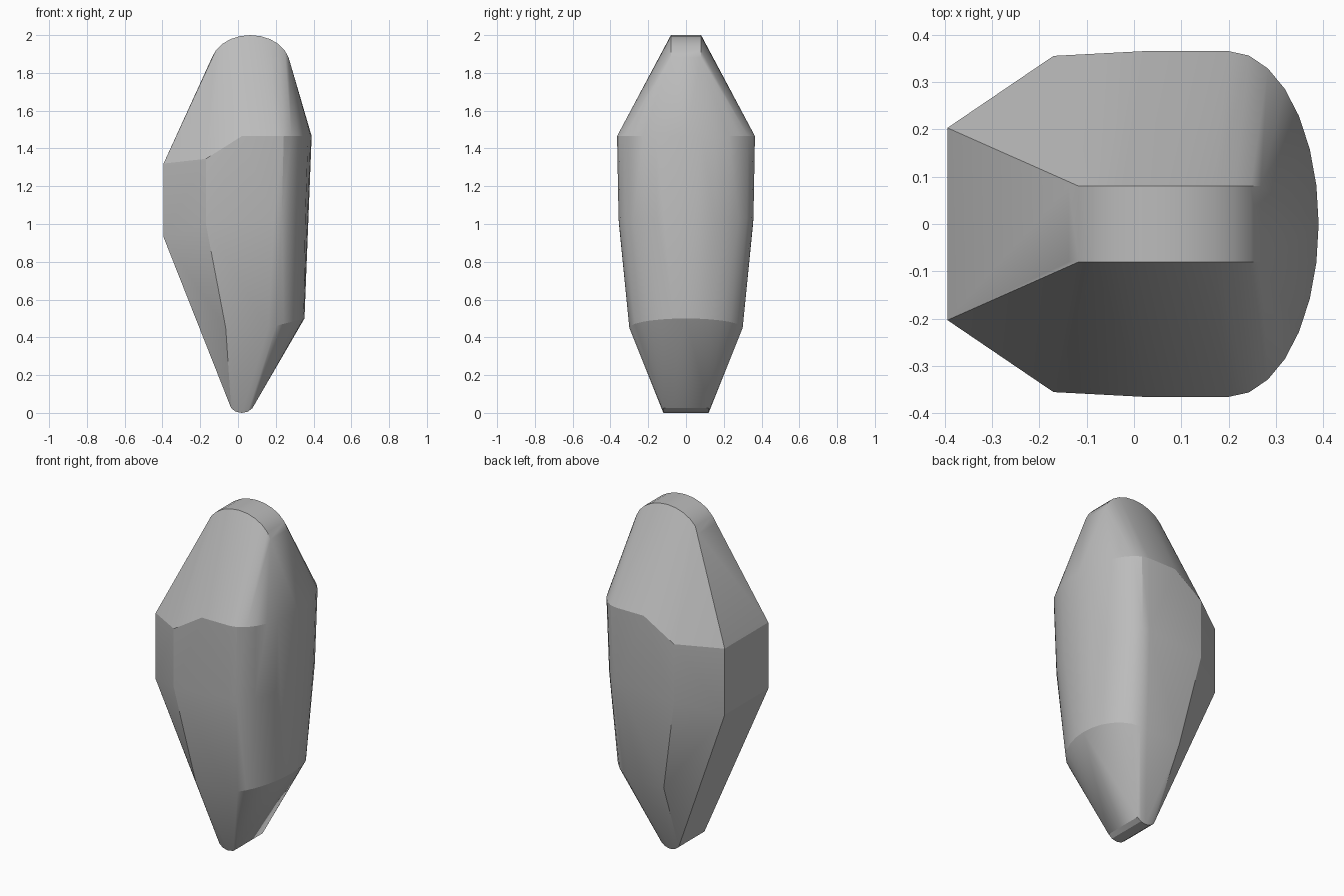
import bpy
import bmesh
from math import sin, cos, pi, radians

cube = bpy.data.objects.get("Cube")
if cube:
    bpy.data.objects.remove(cube, do_unlink=True)

material = bpy.data.materials.new("plain grey")
material.use_nodes = True
grey = (0.5, 0.5, 0.5, 1)
material.diffuse_color = grey
material.node_tree.nodes["Principled BSDF"].inputs["Base Color"].default_value = grey

bm = bmesh.new()


def add_pair(x, y, z):
    """Add a point and its mirror image across the middle plane."""
    for side in (y, -y):
        bm.verts.new((x, side, z))


def add_strip(middle_x, middle_z, radius, height, half_width, steps):
    """Rounded end strip: a half ellipse swept from front to back."""
    for step in range(steps + 1):
        angle = pi * step / steps
        add_pair(middle_x + radius * cos(angle), half_width,
                 middle_z + height * sin(angle))


def add_ring(start_x, middle_x, tip_x, half_width, z, rise=0, steps=7):
    """Cross-section with straight flanks and a half ellipse at its left tip."""
    add_pair(start_x, half_width, z)
    for step in range(steps):
        angle = pi / 2 * (1 - step / steps)
        add_pair(middle_x + (tip_x - middle_x) * cos(angle),
                 half_width * sin(angle), z + rise * cos(angle))
    bm.verts.new((tip_x, 0, z + rise))


# Rounded crown and foot
add_strip(middle_x=0.065, middle_z=1.84, radius=0.21, height=0.16,
          half_width=0.08, steps=12)
add_strip(middle_x=0.02, middle_z=0.05, radius=0.065, height=-0.05,
          half_width=0.12, steps=6)

# Shoulder, waist and hip sections
add_ring(start_x=0.02, middle_x=0.2, tip_x=0.39, half_width=0.365, z=1.465)
add_ring(start_x=0, middle_x=0.19, tip_x=0.375, half_width=0.357, z=1.03)
add_ring(start_x=-0.065, middle_x=0.16, tip_x=0.352, half_width=0.3, z=0.45,
         rise=0.05)

# Flank corners and the flat panel on the right side
for z in (1.345, 1):
    add_pair(-0.17, 0.355, z)
for z in (1.32, 0.93):
    add_pair(-0.394, 0.203, z)

# Faceted body wrapped over the sections
bmesh.ops.convex_hull(bm, input=bm.verts[:])
unused = [v for v in bm.verts if not v.link_faces]
bmesh.ops.delete(bm, geom=unused, context='VERTS')
bmesh.ops.dissolve_limit(bm, angle_limit=radians(1),
                         verts=bm.verts[:], edges=bm.edges[:])
bmesh.ops.recalc_face_normals(bm, faces=bm.faces[:])

mesh = bpy.data.meshes.new("tapered_body")
bm.to_mesh(mesh)
bm.free()
mesh.materials.append(material)
body = bpy.data.objects.new("tapered_body", mesh)
bpy.context.collection.objects.link(body)

# Soft curves with crisp ridges
bpy.ops.object.select_all(action='DESELECT')
body.select_set(True)
bpy.context.view_layer.objects.active = body
bpy.ops.object.shade_smooth_by_angle(angle=radians(20))
